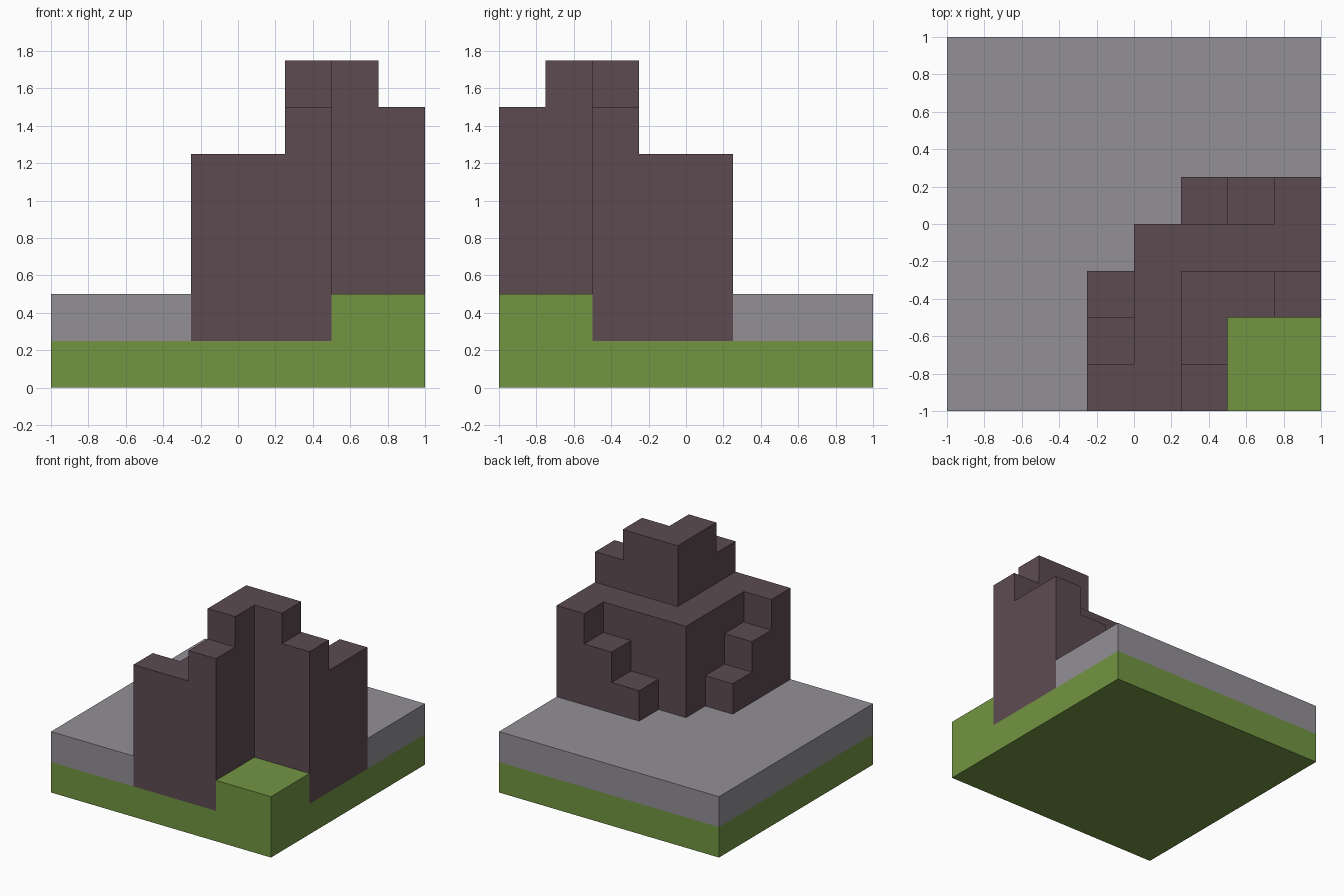
import bpy, bmesh, math
from mathutils import Vector

if "Cube" in bpy.data.objects:
    bpy.data.objects.remove(bpy.data.objects["Cube"])

CELL = 0.25   # everything sits on a quarter-unit block grid, 8 x 8 cells


def material(name, rgb):
    m = bpy.data.materials.new(name)
    lin = [((c / 255 + 0.055) / 1.055) ** 2.4 for c in rgb]
    m.diffuse_color = (*lin, 1.0)
    m.use_nodes = True
    m.node_tree.nodes["Principled BSDF"].inputs["Base Color"].default_value = m.diffuse_color
    return m


def box(i0, i1, j0, j1, k0, k1):
    """Set of grid cells filling a block."""
    return {(i, j, k) for i in range(i0, i1) for j in range(j0, j1) for k in range(k0, k1)}


def diagonal_mirror(cells):
    """Add the copy reflected across the diagonal through the front right corner."""
    return cells | {(7 - j, 7 - i, k) for i, j, k in cells}


def build(name, cells, mat):
    """Turn cells into one closed, clean solid."""
    bm = bmesh.new()
    for c in cells:
        for axis in range(3):
            for side in (0, 1):
                step = [0, 0, 0]
                step[axis] = 2 * side - 1
                if tuple(a + s for a, s in zip(c, step)) in cells:
                    continue
                corners = []
                for u, v in ((0, 0), (1, 0), (1, 1), (0, 1)):
                    p = Vector(c)
                    p[axis] += side
                    p[(axis + 1) % 3] += u
                    p[(axis + 2) % 3] += v
                    corners.append(bm.verts.new(p * CELL - Vector((1, 1, 0))))
                bm.faces.new(corners if side else corners[::-1])
    bmesh.ops.remove_doubles(bm, verts=bm.verts, dist=1e-4)
    bmesh.ops.dissolve_limit(bm, angle_limit=math.radians(1), verts=bm.verts, edges=bm.edges)
    mesh = bpy.data.meshes.new(name)
    bm.to_mesh(mesh)
    bm.free()
    mesh.materials.append(mat)
    ob = bpy.data.objects.new(name, mesh)
    bpy.context.collection.objects.link(ob)


green = material("grass green", (115, 149, 66))
grey = material("paving grey", (147, 144, 150))
brown = material("wall brown", (93, 75, 82))

# Grass slab with the raised patch inside the corner walls
mound = box(6, 8, 0, 2, 1, 2)
build("grass_base", box(0, 8, 0, 8, 0, 1) | mound, green)

# One arm of the corner wall, mirrored to make the other
arm = box(4, 5, 0, 4, 1, 5)                              # outer walkway
arm |= box(5, 6, 0, 3, 1, 6) | box(5, 6, 1, 3, 6, 7)     # inner parapet
for n in range(3):                                       # outside steps
    arm |= box(3, 4, n, n + 1, 1, 5 - n)
walls = diagonal_mirror(arm)
build("corner_wall", walls, brown)

# Paving layer around the walls
build("stone_paving", box(0, 8, 0, 8, 1, 2) - walls - mound, grey)
